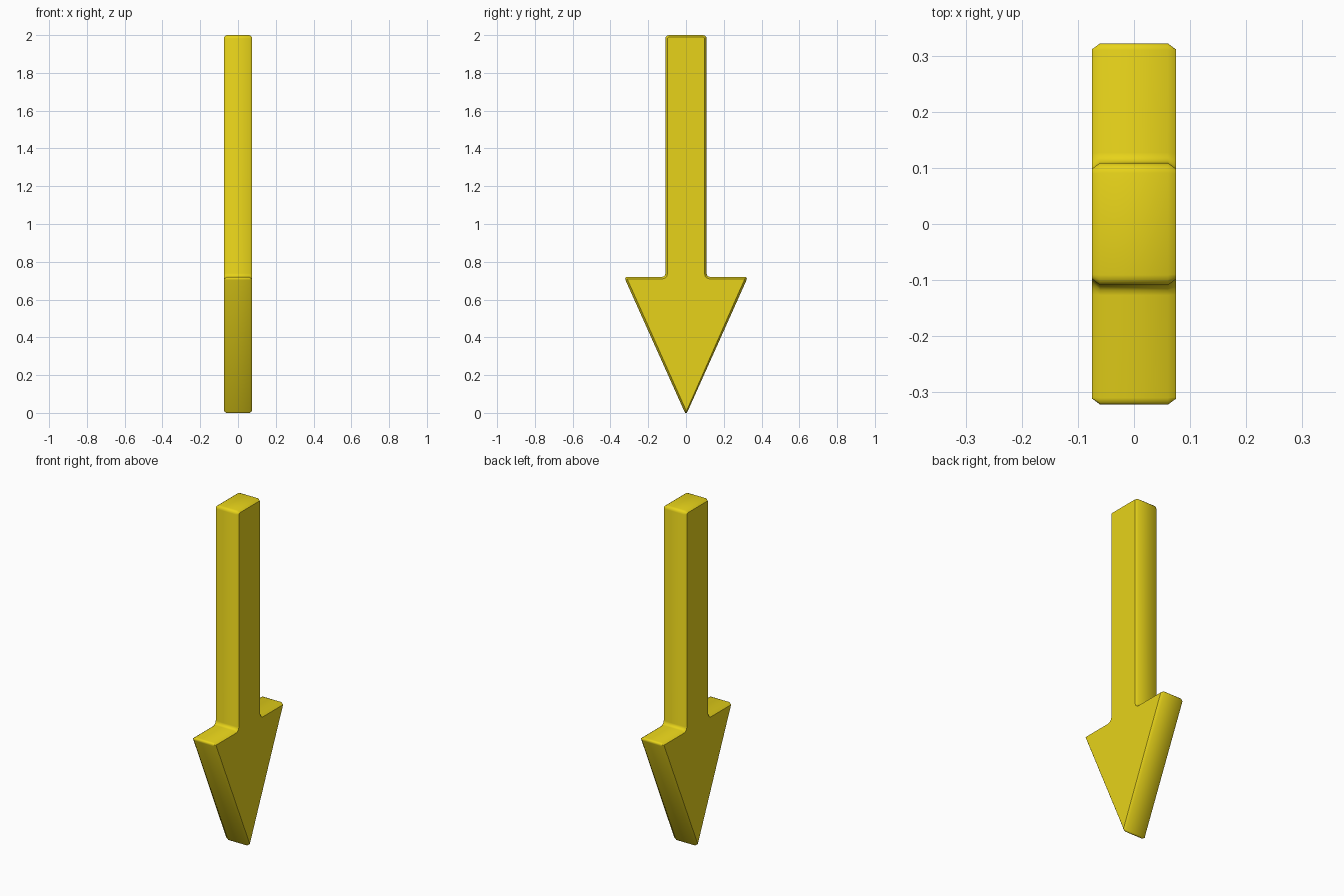
import bpy, bmesh

if "Cube" in bpy.data.objects:
    bpy.data.objects.remove(bpy.data.objects["Cube"])

HALF = 0.075              # half thickness along x
CH_X, CH_Y = 0.0145, 0.0107  # rim chamfer depth and inset
K = CH_Y / CH_X           # x squash so an even bevel becomes the uneven chamfer

# Arrow outline (y, z): one half, then mirrored
half = [(0.328, 0.72), (0.109, 0.72), (0.109, 2.0)]
outline = [(0, -0.0115)] + half + [(-y, z) for y, z in reversed(half)]

# Extrude the outline along x
bm = bmesh.new()
face = bm.faces.new([bm.verts.new((-HALF * K, y, z)) for y, z in outline])
ext = bmesh.ops.extrude_face_region(bm, geom=[face], use_keep_orig=True)
top = [g for g in ext['geom'] if isinstance(g, bmesh.types.BMVert)]
bmesh.ops.translate(bm, verts=top, vec=(2 * HALF * K, 0, 0))
bmesh.ops.recalc_face_normals(bm, faces=bm.faces)

# Round the corners of the outline
corners = [e for e in bm.edges if abs(e.verts[0].co.x - e.verts[1].co.x) > 0.01]
bmesh.ops.bevel(bm, geom=corners, offset=0.018, segments=3, profile=0.5,
                affect='EDGES', clamp_overlap=True)

# Chamfer both rims
rim = [e for e in bm.edges
       if all(abs(v.co.x) > HALF * K - 1e-4 for v in e.verts)
       and e.verts[0].co.x * e.verts[1].co.x > 0]
bmesh.ops.bevel(bm, geom=rim, offset=CH_Y, segments=1, affect='EDGES',
                clamp_overlap=False)
bmesh.ops.scale(bm, vec=(1 / K, 1, 1), verts=bm.verts)
bmesh.ops.recalc_face_normals(bm, faces=bm.faces)

mesh = bpy.data.meshes.new("down_arrow")
bm.to_mesh(mesh)
bm.free()
arrow = bpy.data.objects.new("down_arrow", mesh)
bpy.context.collection.objects.link(arrow)

# Yellow paint
yellow = bpy.data.materials.new("yellow")
yellow.diffuse_color = (0.80, 0.65, 0.01, 1)
yellow.use_nodes = True
yellow.node_tree.nodes["Principled BSDF"].inputs["Base Color"].default_value = yellow.diffuse_color
mesh.materials.append(yellow)

# Smooth the rounded corners, keep the chamfer crisp
bpy.context.view_layer.objects.active = arrow
arrow.select_set(True)
bpy.ops.object.shade_smooth_by_angle(angle=0.75)
